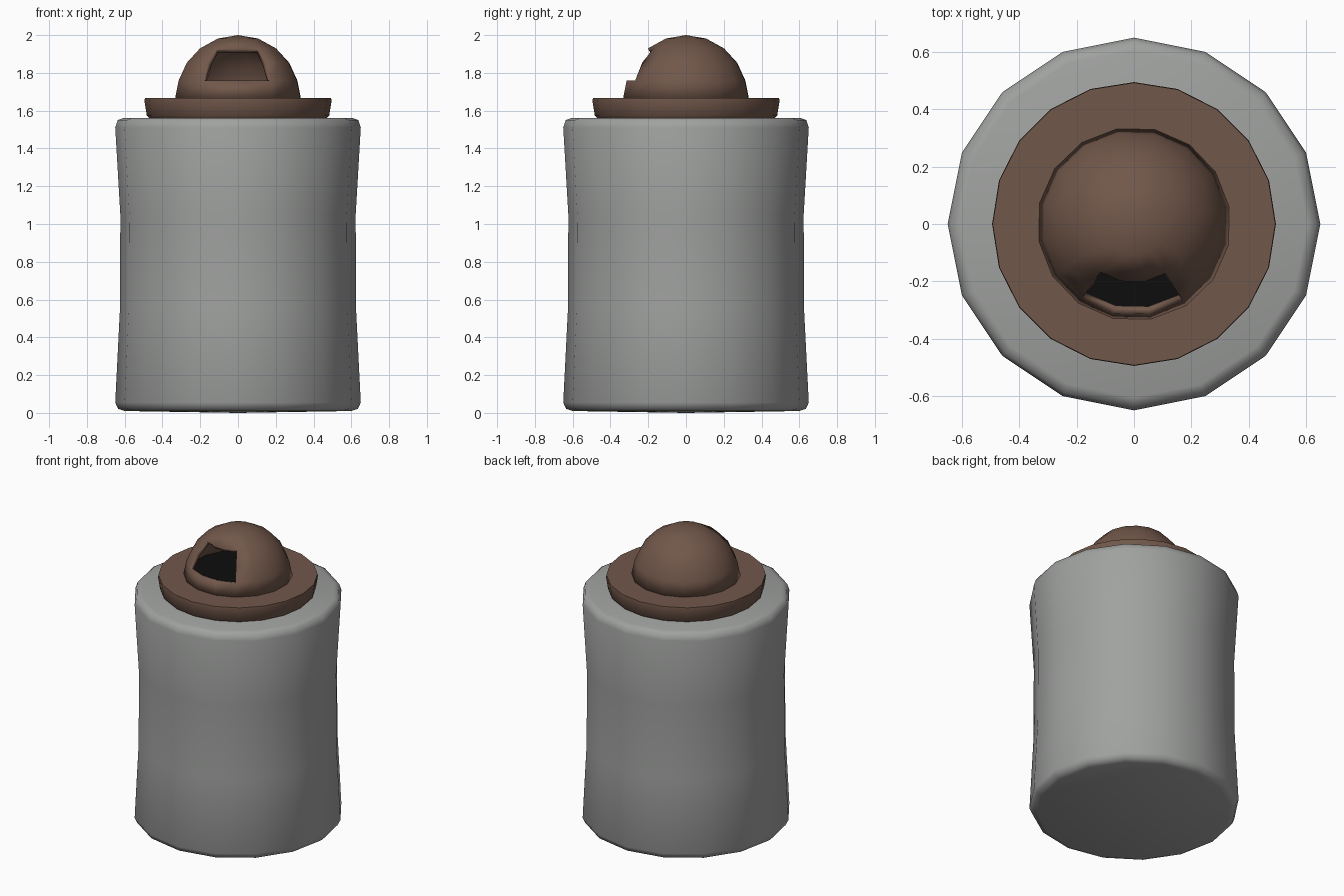
import bpy, bmesh, math
from math import sin, cos, radians

if "Cube" in bpy.data.objects:
    bpy.data.objects.remove(bpy.data.objects["Cube"])


def material(name, rgb):
    m = bpy.data.materials.new(name)
    m.diffuse_color = (*rgb, 1)
    m.use_nodes = True
    m.node_tree.nodes["Principled BSDF"].inputs["Base Color"].default_value = m.diffuse_color
    return m


GREY = material("grey metal", (0.35, 0.36, 0.35))
BROWN = material("brown", (0.165, 0.095, 0.068))
BLACK = material("black", (0.004, 0.004, 0.004))


def lathe(name, profile, sides, mat, turn=0.0, angle=35, skip=None):
    """Revolve (radius, z) points about z; skip(row, side) leaves faces out."""
    bm = bmesh.new()
    rings = []
    for r, z in profile:
        if r == 0:
            rings.append([bm.verts.new((0, 0, z))] * sides)
        else:
            rings.append([bm.verts.new((r * cos(radians(turn) + 2 * math.pi * i / sides),
                                        r * sin(radians(turn) + 2 * math.pi * i / sides), z))
                          for i in range(sides)])
    for k in range(len(rings) - 1):
        a, b = rings[k], rings[k + 1]
        for i in range(sides):
            if skip and skip(k, i):
                continue
            j = (i + 1) % sides
            quad = list(dict.fromkeys((a[i], a[j], b[j], b[i])))
            bm.faces.new(quad)
    me = bpy.data.meshes.new(name)
    bm.to_mesh(me)
    bm.free()
    ob = bpy.data.objects.new(name, me)
    bpy.context.collection.objects.link(ob)
    me.materials.append(mat)
    bpy.ops.object.select_all(action='DESELECT')
    ob.select_set(True)
    bpy.context.view_layer.objects.active = ob
    bpy.ops.object.shade_smooth_by_angle(angle=radians(angle))
    return ob


# waisted body with rounded rims
lathe("body", [(0, 0), (0.6, 0.01), (0.635, 0.022), (0.65, 0.055), (0.625, 0.55),
               (0.623, 1.05), (0.65, 1.51), (0.637, 1.55), (0.605, 1.562), (0, 1.562)],
      16, GREY, angle=60)

# collar under the dome
lathe("collar", [(0, 1.56), (0.47, 1.56), (0.483, 1.575), (0.495, 1.65), (0.493, 1.668),
                 (0, 1.668)], 20, BROWN)

# hollow dome, with the front opening left out of its middle rows
TURN = -90 + 32.5 - 67.5
R = 0.332
dome_profile = [(0.338, 1.665)] + [(R * cos(radians(a)), 1.668 + R * sin(radians(a)))
                                   for a in (16, 34, 52, 71)] + [(0, 2.0)]
dome = lathe("dome", dome_profile, 16, BROWN, TURN,
             skip=lambda row, side: row in (1, 2) and side < 3)
shell = dome.modifiers.new("shell", 'SOLIDIFY')
shell.thickness = 0.028
shell.offset = -1

# dark floor inside the dome
lathe("dome_floor", [(0.305, 1.69), (0, 1.69)], 16, BLACK, TURN)
